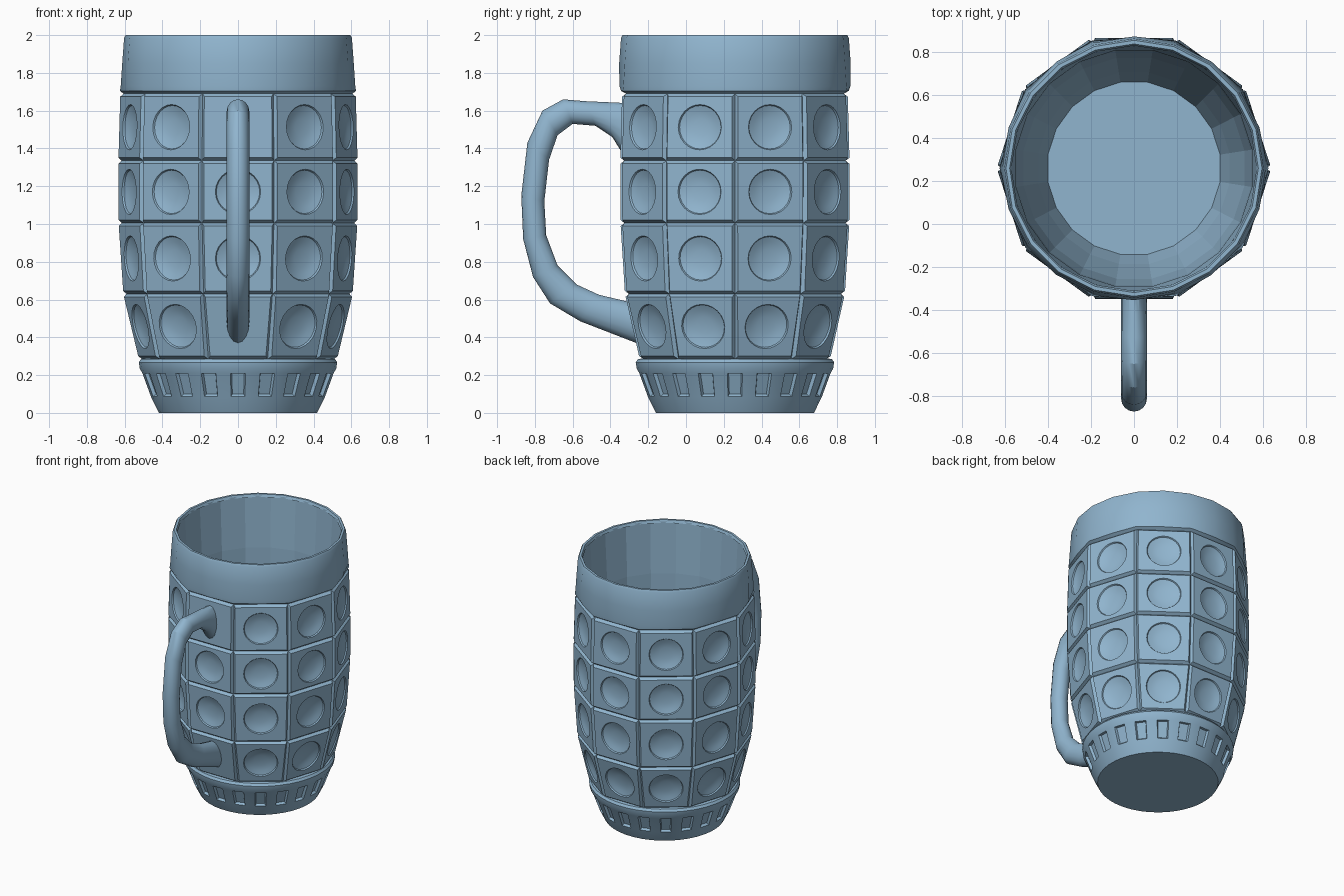
import bpy, bmesh
from math import sin, cos, pi, radians
from mathutils import Vector

if "Cube" in bpy.data.objects:
    bpy.data.objects.remove(bpy.data.objects["Cube"], do_unlink=True)

AXIS_Y = 0.259          # the vessel stands behind the origin, the handle in front
SIDES = 10              # flat columns around the barrel
FLAT = cos(pi / SIDES)  # mid-side radius compared with corner radius

glass = bpy.data.materials.new("blue_grey_glass")
glass.use_nodes = True
COLOUR = (0.28, 0.46, 0.62, 1)
glass.diffuse_color = COLOUR
glass.node_tree.nodes["Principled BSDF"].inputs["Base Color"].default_value = COLOUR


def polar(r, degrees, z):
    a = radians(degrees - 90)
    return Vector((r * cos(a), AXIS_Y + r * sin(a), z))


def loft(bm, rings, cap_start=False, cap_end=False):
    """Join closed rings of points with quads."""
    loops = [[bm.verts.new(p) for p in ring] for ring in rings]
    strips = []
    for low, high in zip(loops, loops[1:]):
        n = len(low)
        strips.append([bm.faces.new((low[i], low[(i + 1) % n], high[(i + 1) % n], high[i]))
                       for i in range(n)])
    if cap_start:
        bm.faces.new(loops[0][::-1])
    if cap_end:
        bm.faces.new(loops[-1])
    return strips


def finish(bm, name, smooth=True, inward=False):
    bmesh.ops.remove_doubles(bm, verts=bm.verts[:], dist=0.0005)
    bmesh.ops.recalc_face_normals(bm, faces=bm.faces[:])
    if inward:
        bmesh.ops.reverse_faces(bm, faces=bm.faces[:])
    mesh = bpy.data.meshes.new(name)
    bm.to_mesh(mesh)
    bm.free()
    mesh.materials.append(glass)
    obj = bpy.data.objects.new(name, mesh)
    bpy.context.collection.objects.link(obj)
    if smooth:
        bpy.ops.object.select_all(action='DESELECT')
        obj.select_set(True)
        bpy.context.view_layer.objects.active = obj
        bpy.ops.object.shade_smooth_by_angle(angle=radians(29))
    return obj


# Barrel: rows of chamfered panels, each with a round shallow dimple
BARREL = [(0.285, 0.53), (0.63, 0.612), (1.005, 0.637), (1.335, 0.638), (1.69, 0.628)]
GROOVE, CHAMFER, STEPS = 0.022, 0.016, 6


def perimeter(corners):
    return [corners[s].lerp(corners[(s + 1) % 4], i / STEPS)
            for s in range(4) for i in range(STEPS)]


def panel(bm, column, low, high, dimpled):
    left, right = column * 36 - 18, column * 36 + 18
    spots = [(low, left), (low, right), (high, right), (high, left)]
    ground = [polar(r - GROOVE, a, z) for (z, r), a in spots]
    face = [polar(r, a, z) for (z, r), a in spots]
    centre = sum(face, Vector()) / 4
    across = (face[1] - face[0]).normalized()
    up = ((face[3] + face[2]) - (face[0] + face[1])).normalized()
    out = across.cross(up)
    raised = []
    for p, (sx, sy) in zip(face, ((1, 1), (-1, 1), (-1, -1), (1, -1))):
        raised.append(p + across * sx * CHAMFER + up * sy * CHAMFER)
    rings = [perimeter(ground), perimeter(raised)]
    if dimpled:
        count = 4 * STEPS
        for radius, depth in ((0.12, 0), (0.115, 0.009), (0.085, 0.02), (0.045, 0.028)):
            ring = []
            for i in range(count):
                a = 2 * pi * i / count - 0.75 * pi
                ring.append(centre + (across * cos(a) + up * sin(a)) * radius - out * depth)
            rings.append(ring)
    loft(bm, rings, cap_end=True)


bm = bmesh.new()
for row, (low, high) in enumerate(zip(BARREL, BARREL[1:])):
    for column in range(SIDES):
        under_handle = column == 0 and row in (0, 3)
        panel(bm, column, low, high, not under_handle)
finish(bm, "barrel_panels")

# Rim band: ten-sided where it meets the panels, rounding out to twenty sides
RIM = [(1.69, 0.606, FLAT), (1.705, 0.625, 0.965), (1.73, 0.621, 0.985), (1.85, 0.613, 1),
       (1.985, 0.603, 1), (2.0, 0.595, 1), (2.0, 0.578, 1), (1.98, 0.57, 1)]
bm = bmesh.new()
loft(bm, [[polar(r * (flat if k % 2 == 0 else 1), k * 18, z) for k in range(20)]
          for z, r, flat in RIM])
finish(bm, "rim_band")

# Inner wall and floor, left faceted
LINER = [(1.99, 0.576), (1.6, 0.555), (1.0, 0.55), (0.7, 0.52), (0.4, 0.45), (0.25, 0.405)]
bm = bmesh.new()
loft(bm, [[polar(r, k * 18 + 9, z) for k in range(20)] for z, r in LINER], cap_end=True)
finish(bm, "inner_wall", smooth=False, inward=True)

# Foot: round base with a ring of recessed notches
FOOT = [(0, 0.42), (0.085, 0.462), (0.21, 0.508), (0.235, 0.522), (0.268, 0.527),
        (0.285, 0.515), (0.292, 0.46)]
bm = bmesh.new()
strips = loft(bm, [[polar(r, k * 18 + side * 4.8, z) for k in range(20) for side in (-1, 1)]
                   for z, r in FOOT], cap_start=True)
bmesh.ops.recalc_face_normals(bm, faces=bm.faces[:])
notches = strips[1][::2]
bmesh.ops.inset_individual(bm, faces=notches, thickness=0.003, depth=0)
bmesh.ops.inset_individual(bm, faces=notches, thickness=0.01, depth=-0.018)
finish(bm, "foot")

# Handle: oval sections between outer and inner edge points (y, z)
HANDLE = [((-0.31, 1.64), (-0.31, 1.33)), ((-0.42, 1.645), (-0.39, 1.46)),
          ((-0.53, 1.65), (-0.48, 1.52)), ((-0.65, 1.66), (-0.60, 1.53)),
          ((-0.76, 1.60), (-0.68, 1.47)), ((-0.84, 1.43), (-0.725, 1.34)),
          ((-0.872, 1.15), (-0.75, 1.12)), ((-0.862, 0.92), (-0.74, 0.94)),
          ((-0.81, 0.72), (-0.68, 0.78)), ((-0.72, 0.58), (-0.58, 0.68)),
          ((-0.56, 0.485), (-0.46, 0.625)), ((-0.25, 0.365), (-0.27, 0.58))]
bm = bmesh.new()
sections = []
for outer, inner in HANDLE:
    a, b = Vector((0, *outer)), Vector((0, *inner))
    mid, half = (a + b) / 2, (a - b) / 2
    sections.append([mid + half * cos(t * pi / 8) + Vector((0.06 * sin(t * pi / 8), 0, 0))
                     for t in range(16)])
loft(bm, sections, cap_start=True, cap_end=True)
finish(bm, "handle")
